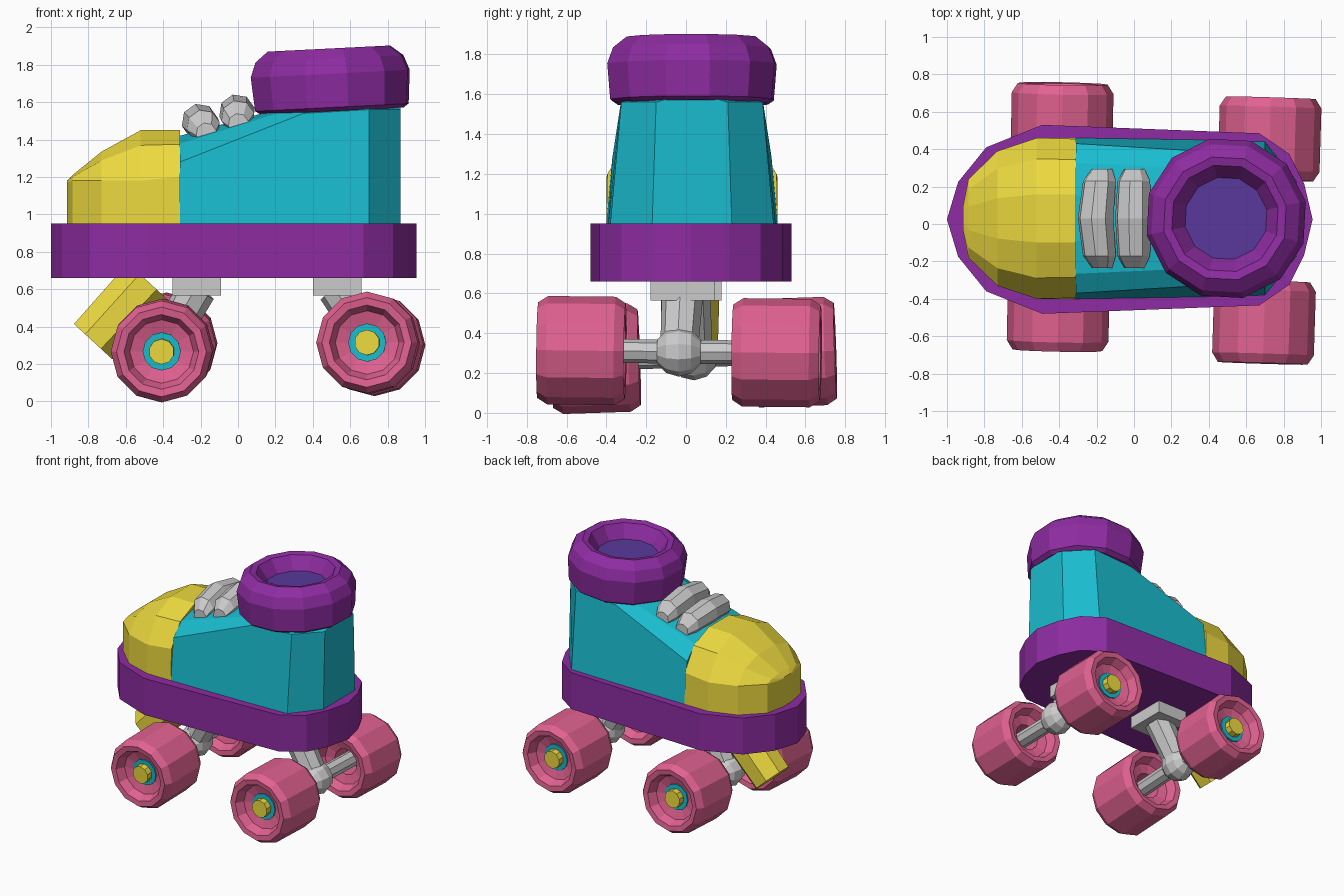
import bpy, bmesh, math
from mathutils import Vector

if "Cube" in bpy.data.objects:
    bpy.data.objects.remove(bpy.data.objects["Cube"])

COLORS = {"pink": (.75, .12, .28, 1), "teal": (.01, .5, .62, 1), "purple": (.27, .025, .36, 1),
          "yellow": (.85, .7, .05, 1), "violet": (.1, .04, .33, 1)}
MATS = {}
for key, col in COLORS.items():
    MATS[key] = bpy.data.materials.new(key)
    MATS[key].diffuse_color = col
CY = .03  # centre line of the boot


def loft(name, rings, color=None, closed=False):
    """Skin a list of equal-length point rings; cap the ends or join them."""
    bm = bmesh.new()
    vs = [[bm.verts.new(p) for p in ring] for ring in rings]
    n = len(vs[0])
    pairs = list(zip(vs, vs[1:])) + ([(vs[-1], vs[0])] if closed else [])
    for a, b in pairs:
        for i in range(n):
            j = (i + 1) % n
            bm.faces.new((a[i], a[j], b[j], b[i]))
    if not closed:
        bm.faces.new(vs[0][::-1])
        bm.faces.new(vs[-1])
    bmesh.ops.recalc_face_normals(bm, faces=bm.faces)
    me = bpy.data.meshes.new(name)
    bm.to_mesh(me)
    bm.free()
    ob = bpy.data.objects.new(name, me)
    bpy.context.collection.objects.link(ob)
    if color:
        me.materials.append(MATS[color])
    return ob


def lathe(name, profile, origin, axis, color=None, n=12, closed=False, turn=0):
    """Revolve (radius, height) pairs round an axis."""
    d = Vector(axis).normalized()
    ref = Vector((1, 0, 0)) if abs(d.z) > .9 else Vector((0, 0, 1))
    u = (ref - d * ref.dot(d)).normalized()
    v = d.cross(u)
    o = Vector(origin)
    angs = [math.radians(turn) + math.tau * i / n for i in range(n)]
    rings = [[o + d * h + (u * math.cos(a) + v * math.sin(a)) * r for a in angs] for r, h in profile]
    return loft(name, rings, color, closed)


def rod(name, a, b, r0, r1, color=None, n=8, turn=0):
    a, b = Vector(a), Vector(b)
    return lathe(name, [(r0, 0), (r1, (b - a).length)], a, b - a, color, n, turn=turn)


def arch(x, wb, ws, zs, zt):
    """Cross-section of the boot upper."""
    half = [(wb, .95), (ws, zs), (.74 * ws, zs + .7 * (zt - zs)), (.3 * ws, zt)]
    return [(x, CY + y, z) for y, z in half] + [(x, CY - y, z) for y, z in half[::-1]]


# Sole
side = [(-1, 0), (-.94, .2), (-.79, .385), (-.49, .505), (.67, .46), (.83, .35), (.91, .19), (.955, 0)]
outline = side + [(x, -y) for x, y in side[-2:0:-1]]
loft("sole", [[(x, .025 + y, z) for x, y in outline] for z in (.66, .95)], "purple")

# Toe cap and boot upper
loft("toe_cap", [arch(-.915, .06, .06, 1.17, 1.18), arch(-.885, .21, .21, 1.18, 1.21),
                 arch(-.73, .36, .36, 1.18, 1.335), arch(-.52, .43, .43, 1.18, 1.45),
                 arch(-.31, .43, .425, 1.2, 1.45)], "yellow")
loft("boot_upper", [arch(-.31, .43, .40, 1.28, 1.42), arch(.35, .42, .36, 1.54, 1.6),
                    arch(.7, .41, .355, 1.56, 1.6), arch(.87, .2, .18, 1.56, 1.58)], "teal")

# Padded cuff and lining
tilt = (-.05, 0, 1)
base = (.503, CY, 1.552)
lathe("cuff", [(.39, 0), (.42, .02), (.435, .2), (.405, .28), (.335, .335), (.29, .325), (.22, .22)],
      base, tilt, "purple", turn=12)
lathe("lining", [(.225, .2), (.225, .225)], base, tilt, "violet", turn=12)

# Laces: two fat arched tubes
for i, (x, z) in enumerate([(-.205, 1.49), (-.005, 1.54)]):
    rings = []
    for y, r, dx, dz in [(-.265, .055, .035, -.055), (-.2, .09, .02, -.02), (0, .098, 0, .005),
                         (.2, .09, .02, -.02), (.265, .055, .035, -.055)]:
        k = 1 if i == 0 else .2
        rings.append([(x + dx * k + r * math.cos(a), CY + y, z + dz + r * math.sin(a))
                      for a in [math.tau * (s + .3) / 8 for s in range(8)]])
    loft(f"lace_{i + 1}", rings)

# Toe stop
rod("toe_stop", (-.775, .02, .32), (-.48, .02, .64), .15, .16, "yellow", 8, 22.5)

# Trucks, axles and wheels
tyre = [(.1, -.13), (.17, -.15), (.2, -.215), (.24, -.22), (.272, -.17),
        (.272, .17), (.24, .22), (.2, .215), (.17, .15), (.1, .13)]
trucks = {"front": ((-.405, -.455, .272), (-.385, .53, .305), -.22),
          "rear": ((.695, -.525, .313), (.725, .455, .302), .53)}
for tag, (a, b, px) in trucks.items():
    a, b = Vector(a), Vector(b)
    mid, d = (a + b) / 2, (b - a).normalized()
    py = mid.y * .5
    loft(f"{tag}_plate", [[(px + sx * .13, py + sy * .16, z) for sx, sy in
                           ((-1, -1), (1, -1), (1, 1), (-1, 1))] for z in (.565, .67)])
    rod(f"{tag}_strut", (px, py, .6), mid, .105, .095)
    rod(f"{tag}_axle", a, b, .06, .06)
    ball = [(.125 * math.sin(t), -.125 * math.cos(t)) for t in
            [math.pi * k / 6 for k in (.15, 1, 2, 3, 4, 5, 5.85)]]
    lathe(f"{tag}_ball", ball, mid, d, n=10)
    for s, c in ((-1, a), (1, b)):
        out = d * s
        end = "left" if s < 0 else "right"
        lathe(f"{tag}_{end}_wheel", tyre, c, out, "pink", closed=True)
        lathe(f"{tag}_{end}_bearing", [(.102, .02), (.102, .14)], c, out, "teal")
        lathe(f"{tag}_{end}_nut", [(.068, .1), (.068, .19)], c, out, "yellow", n=10)

for m in bpy.data.materials:
    if m.users and not m.is_grease_pencil:
        m.use_nodes = True
        m.node_tree.nodes["Principled BSDF"].inputs["Base Color"].default_value = m.diffuse_color
